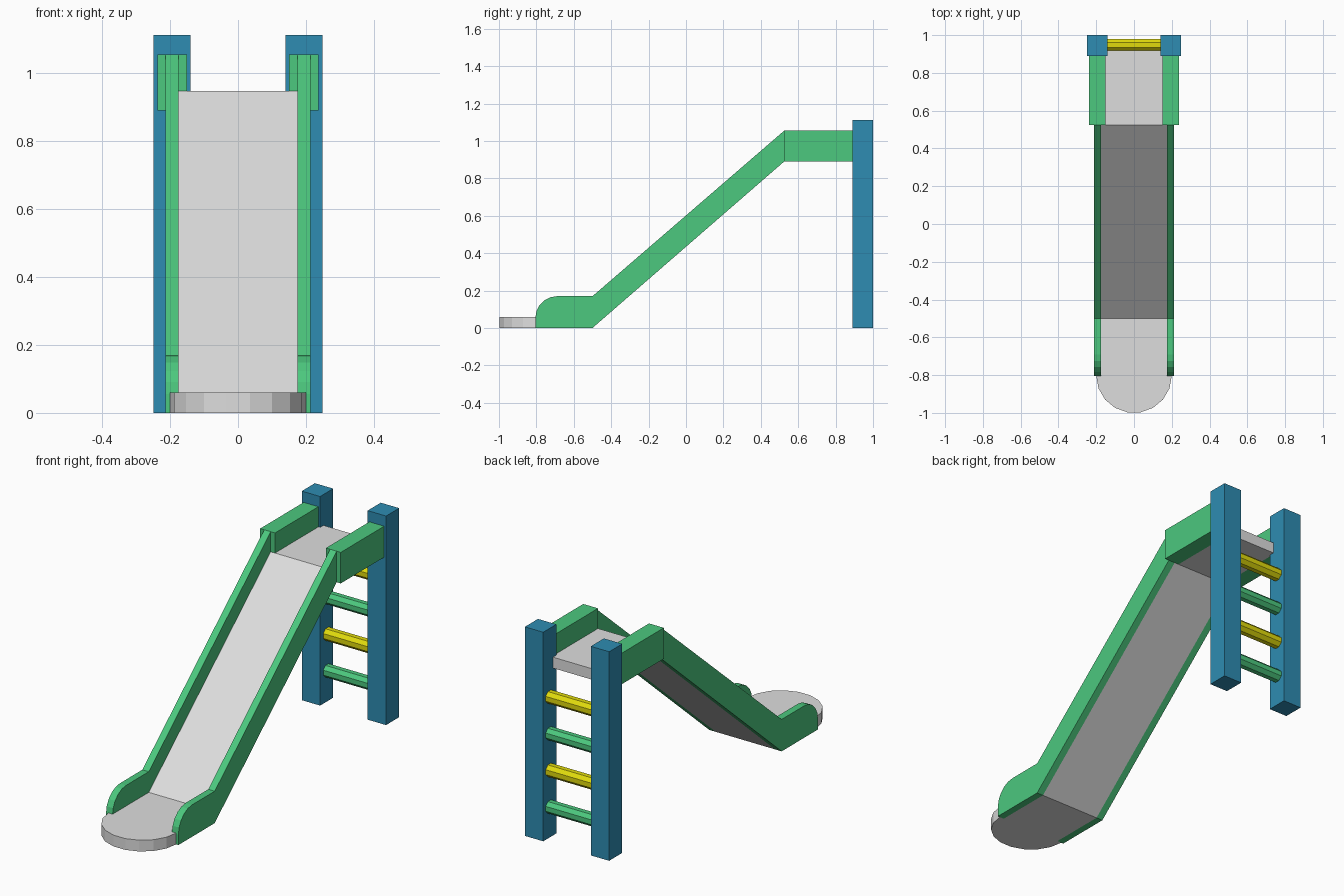
import bpy, bmesh, math
from mathutils import Vector

if "Cube" in bpy.data.objects:
    bpy.data.objects.remove(bpy.data.objects["Cube"])


def material(name, rgb):
    lin = [(c / 255 / 12.92) if c < 10 else ((c / 255 + 0.055) / 1.055) ** 2.4 for c in rgb]
    m = bpy.data.materials.new(name)
    m.diffuse_color = (*lin, 1)
    m.use_nodes = True
    m.node_tree.nodes["Principled BSDF"].inputs["Base Color"].default_value = m.diffuse_color
    return m


GREEN = material("green", (76, 200, 126))
BLUE = material("blue", (46, 140, 178))
GREY = material("light grey", (222, 222, 222))
YELLOW = material("yellow", (224, 218, 12))


def prism(name, pts, offset, mat):
    """Extrude a closed 3D outline along an offset vector."""
    bm = bmesh.new()
    face = bm.faces.new([bm.verts.new(p) for p in pts])
    new = bmesh.ops.extrude_face_region(bm, geom=[face])["geom"]
    verts = [g for g in new if isinstance(g, bmesh.types.BMVert)]
    bmesh.ops.translate(bm, verts=verts, vec=Vector(offset))
    bmesh.ops.recalc_face_normals(bm, faces=bm.faces[:])
    me = bpy.data.meshes.new(name)
    bm.to_mesh(me)
    bm.free()
    me.materials.append(mat)
    ob = bpy.data.objects.new(name, me)
    bpy.context.collection.objects.link(ob)
    return ob


def side_prism(name, profile, x0, x1, mat):
    """Extrude a (y, z) profile from x0 to x1."""
    return prism(name, [(x0, y, z) for y, z in profile], (x1 - x0, 0, 0), mat)


def box(name, x, y, z, mat):
    return side_prism(name, [(y[0], z[0]), (y[1], z[0]), (y[1], z[1]), (y[0], z[1])], *x, mat)


# Side wall profile with a rounded lower front corner
R = 0.115
arc = [(-0.69 - R * math.sin(a), 0.055 + R * math.cos(a))
       for a in (math.radians(18 * i) for i in range(6))]
wall = [(-0.805, 0), (-0.5, 0), (0.525, 0.89), (0.525, 1.055), (-0.5, 0.17)] + arc

for s, side in ((-1, "left"), (1, "right")):
    side_prism(side + "_slide_wall", wall, s * 0.175, s * 0.213, GREEN)
    box(side + "_platform_rail", (s * 0.15, s * 0.237), (0.525, 0.9), (0.89, 1.055), GREEN)
    box(side + "_ladder_post", (s * 0.14, s * 0.248), (0.89, 1.0), (0, 1.112), BLUE)

# Sliding surface: flat landing and slope
bed = [(-0.805, 0), (-0.5, 0), (0.525, 0.89), (0.525, 0.948), (-0.5, 0.06), (-0.805, 0.06)]
side_prism("slide_bed", bed, -0.175, 0.175, GREY)

# Rounded tip of the landing
tip = [(0.2 * math.cos(a), -0.803 - 0.197 * math.sin(a), 0)
       for a in (math.pi * i / 9 for i in range(10))]
prism("landing_tip", tip, (0, 0, 0.06), GREY)

# Top platform
box("platform", (-0.15, 0.15), (0.525, 0.918), (0.89, 0.948), GREY)

# Ladder rungs in alternating colours
for i in range(4):
    z = 0.165 + 0.195 * i
    ring = [(0.948 + 0.034 * math.cos(a), z + 0.034 * math.sin(a))
            for a in (math.tau * (k + 0.5) / 8 for k in range(8))]
    side_prism(f"rung_{i + 1}", ring, -0.15, 0.15, YELLOW if i % 2 else GREEN)
